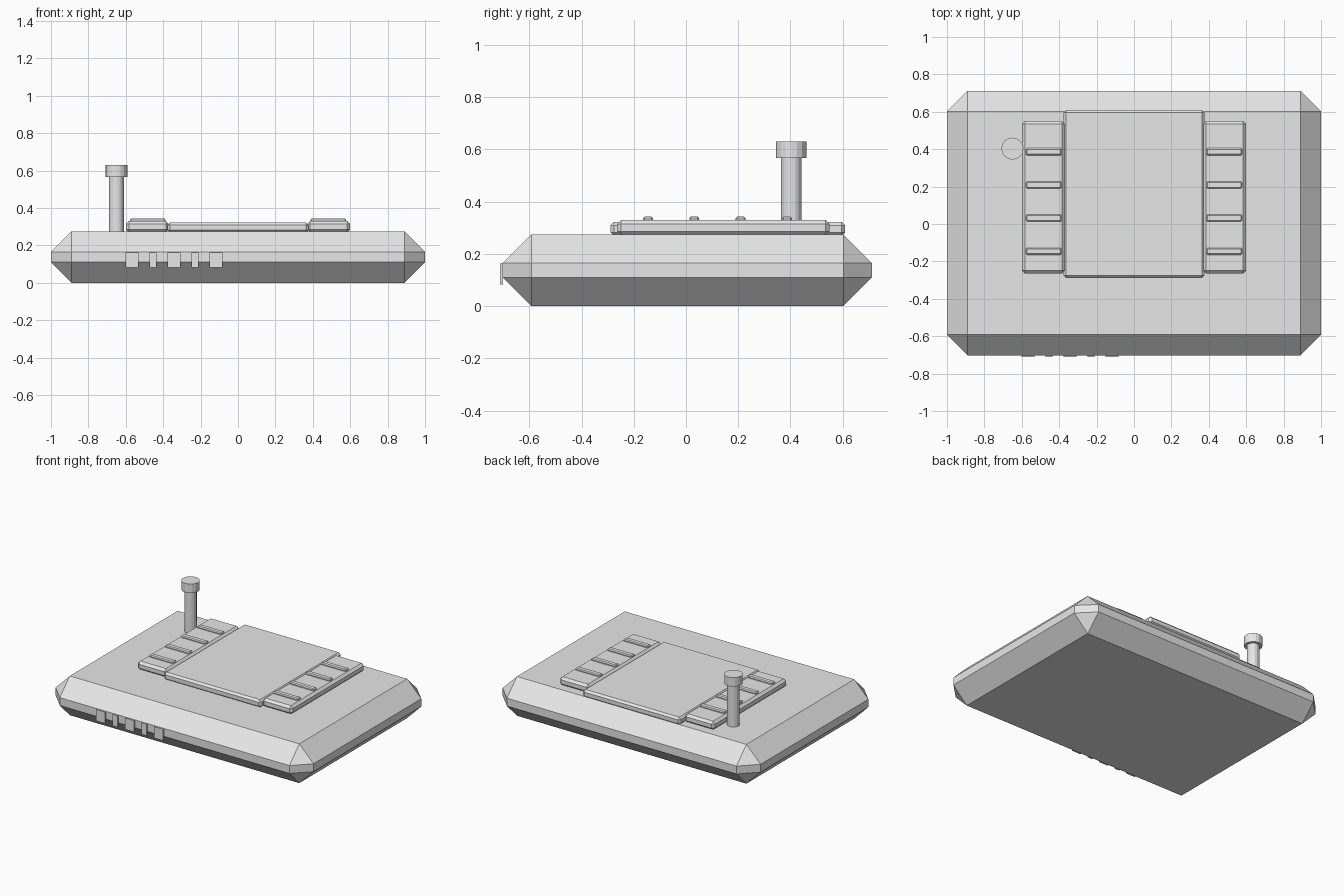
import bpy
import bmesh

cube = bpy.data.objects.get("Cube")
if cube:
    bpy.data.objects.remove(cube, do_unlink=True)

grey = bpy.data.materials.new("light grey")
grey.use_nodes = True
grey.diffuse_color = (0.8, 0.8, 0.8, 1)
grey.node_tree.nodes["Principled BSDF"].inputs["Base Color"].default_value = (0.8, 0.8, 0.8, 1)


def finish(name, bm):
    mesh = bpy.data.meshes.new(name)
    bm.to_mesh(mesh)
    bm.free()
    mesh.materials.append(grey)
    obj = bpy.data.objects.new(name, mesh)
    bpy.context.collection.objects.link(obj)
    return obj


def box(name, x, y, z, chamfer=0):
    """Box between (low, high) pairs, with flat chamfers on all edges."""
    bm = bmesh.new()
    bmesh.ops.create_cube(bm, size=1)
    for v in bm.verts:
        v.co = [lo + (hi - lo) * (c + 0.5) for c, (lo, hi) in zip(v.co, (x, y, z))]
    if chamfer:
        bmesh.ops.bevel(bm, geom=bm.edges[:], offset=chamfer, segments=1,
                        profile=0.5, affect='EDGES')
    return finish(name, bm)


def cylinder(name, x, y, radius, z):
    bm = bmesh.new()
    bmesh.ops.create_cone(bm, cap_ends=True, segments=16, radius1=radius,
                          radius2=radius, depth=z[1] - z[0])
    bmesh.ops.translate(bm, verts=bm.verts, vec=(x, y, (z[0] + z[1]) / 2))
    return finish(name, bm)


# Chamfered main body
box("body", (-1, 1), (-0.702, 0.712), (0, 0.275), 0.11)

# Raised centre panel
box("centre_panel", (-0.377, 0.377), (-0.289, 0.609), (0.268, 0.323), 0.014)

# Side panels with raised ribs
for side, s in (("left", 1), ("right", -1)):
    def span(a, b):
        return tuple(sorted((s * a, s * b)))
    box(side + "_panel", span(0.37, 0.6), (-0.264, 0.55), (0.27, 0.33), 0.016)
    for i in range(4):
        y = -0.146 + 0.1775 * i
        box(f"{side}_rib_{i + 1}", span(0.387, 0.577), (y - 0.019, y + 0.019),
            (0.31, 0.343), 0.006)

# Post with a wider cap
cylinder("post", -0.65, 0.403, 0.04, (0.26, 0.58))
cylinder("post_cap", -0.65, 0.403, 0.059, (0.567, 0.63))

# Alternating wide and narrow plates on the front edge
for i in range(5):
    x = -0.567 + 0.1125 * i
    half = 0.019 if i % 2 else 0.035
    box(f"front_plate_{i + 1}", (x - half, x + half), (-0.712, -0.7), (0.083, 0.163))
